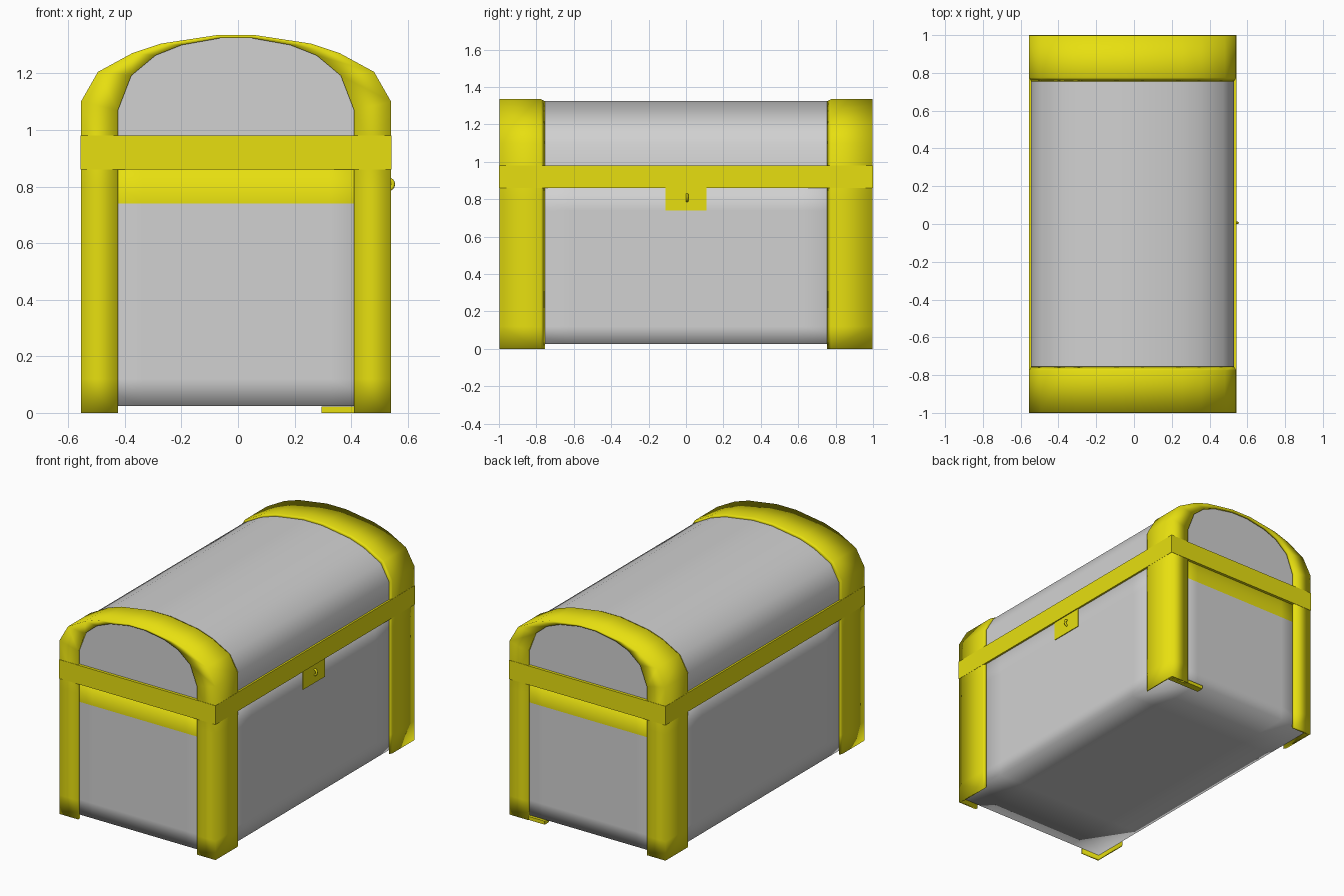
import bpy, bmesh, math
from mathutils import Vector

if "Cube" in bpy.data.objects:
    bpy.data.objects.remove(bpy.data.objects["Cube"])

XC = -0.007          # chest centre line (the ring on the lock sticks out on +x)


def material(name, rgb):
    m = bpy.data.materials.new(name)
    m.diffuse_color = (*rgb, 1)
    m.use_nodes = True
    m.node_tree.nodes["Principled BSDF"].inputs["Base Color"].default_value = m.diffuse_color
    return m


GREY = material("grey", (0.64, 0.64, 0.64))
YELLOW = material("yellow", (0.8, 0.74, 0.005))


def finish(name, bm, mats, angle=180):
    bmesh.ops.recalc_face_normals(bm, faces=bm.faces[:])
    me = bpy.data.meshes.new(name)
    bm.to_mesh(me)
    bm.free()
    ob = bpy.data.objects.new(name, me)
    bpy.context.collection.objects.link(ob)
    for m in mats:
        me.materials.append(m)
    bpy.ops.object.select_all(action='DESELECT')
    ob.select_set(True)
    bpy.context.view_layer.objects.active = ob
    if angle >= 180:
        bpy.ops.object.shade_smooth()
    elif angle > 0:
        bpy.ops.object.shade_smooth_by_angle(angle=math.radians(angle))
    return ob


def box_bm(lo, hi):
    bm = bmesh.new()
    bmesh.ops.create_cube(bm, size=1)
    lo, hi = Vector(lo), Vector(hi)
    for v in bm.verts:
        v.co = (lo + hi) / 2 + Vector(a * b for a, b in zip(v.co, hi - lo))
    return bm


def mirrored(half):
    # right half (bottom to top) continued down the left side
    return half + [(-x, z) for x, z in reversed(half)]


# Arch outlines: outer edge of straps, inner edge of the strap face
outer = mirrored([(.548, 0), (.548, .12), (.548, .80), (.548, 1.10), (.488, 1.205),
                  (.365, 1.272), (.265, 1.305), (.068, 1.335)])
inner = mirrored([(.417, 0), (.417, .12), (.417, .80), (.417, 1.07), (.370, 1.192),
                  (.285, 1.263), (.192, 1.300), (.057, 1.324)])
skin = mirrored([(.537, 0), (.537, .12), (.537, .80), (.537, 1.095), (.480, 1.196),
                 (.360, 1.262), (.262, 1.295), (.066, 1.325)])

# Body: box with support loops, yellow trim at the top of both ends
bm = box_bm((XC - .537, -.982, .025), (XC + .537, .982, .90))
cuts = [((x, 0, 0), (1, 0, 0)) for x in (XC - .33, XC + .33)]
cuts += [((0, y, 0), (0, 1, 0)) for y in (-.62, .62)]
cuts += [((0, 0, z), (0, 0, 1)) for z in (.12, .66, .74)]
for co, no in cuts:
    bmesh.ops.bisect_plane(bm, geom=bm.verts[:] + bm.edges[:] + bm.faces[:],
                           plane_co=co, plane_no=no)
bm.normal_update()
for f in bm.faces:
    if abs(f.normal.y) > .9 and f.calc_center_median().z > .74:
        f.material_index = 1
finish("chest_body", bm, [GREY, YELLOW])

# Lid: rounded profile extruded along the length
bm = bmesh.new()
profile = [(x, z) for x, z in skin if z > 1]
profile = [(.537, .90)] + profile + [(-.537, .90)]
base = bm.faces.new([bm.verts.new((XC + x, -.982, z)) for x, z in profile])
ext = bmesh.ops.extrude_face_region(bm, geom=[base])
bmesh.ops.translate(bm, vec=(0, 1.964, 0),
                    verts=[g for g in ext["geom"] if isinstance(g, bmesh.types.BMVert)])
finish("chest_lid", bm, [GREY], 50)

# End straps: L-shaped section swept up the corner, over the lid and down
for side, name in ((-1, "front_strap"), (1, "back_strap")):
    bm = bmesh.new()
    rings = []
    for o, i, s in zip(outer, inner, skin):
        section = [(o, .775), (o, .998), (i, .998), (i, .980), (s, .980), (s, .755)]
        rings.append([bm.verts.new((XC + p[0], side * y, p[1])) for p, y in section])
    for a, b in zip(rings, rings[1:]):
        for k in range(6):
            n = (k + 1) % 6
            bm.faces.new((a[k], a[n], b[n], b[k]))
    bm.faces.new(rings[0])
    bm.faces.new(rings[-1])
    finish(name, bm, [YELLOW])

# Horizontal band around the rim
finish("rim_band", box_bm((XC - .549, -1, .86), (XC + .549, 1, .98)), [YELLOW], 0)

# Small foot plate under the back right corner
finish("foot_plate", box_bm((.295, .95, 0), (.53, .995, .022)), [YELLOW], 0)

# Lock plate and ring on the right side
finish("lock_plate", box_bm((XC + .53, -.11, .74), (XC + .542, .11, .862)), [YELLOW], 0)
bpy.ops.mesh.primitive_torus_add(major_radius=.018, minor_radius=.007, major_segments=16,
                                 minor_segments=8, location=(.530, .006, .808),
                                 rotation=(math.pi / 2, 0, 0))
ring = bpy.context.object
ring.name = "lock_ring"
ring.data.materials.append(YELLOW)
bpy.ops.object.shade_smooth()
